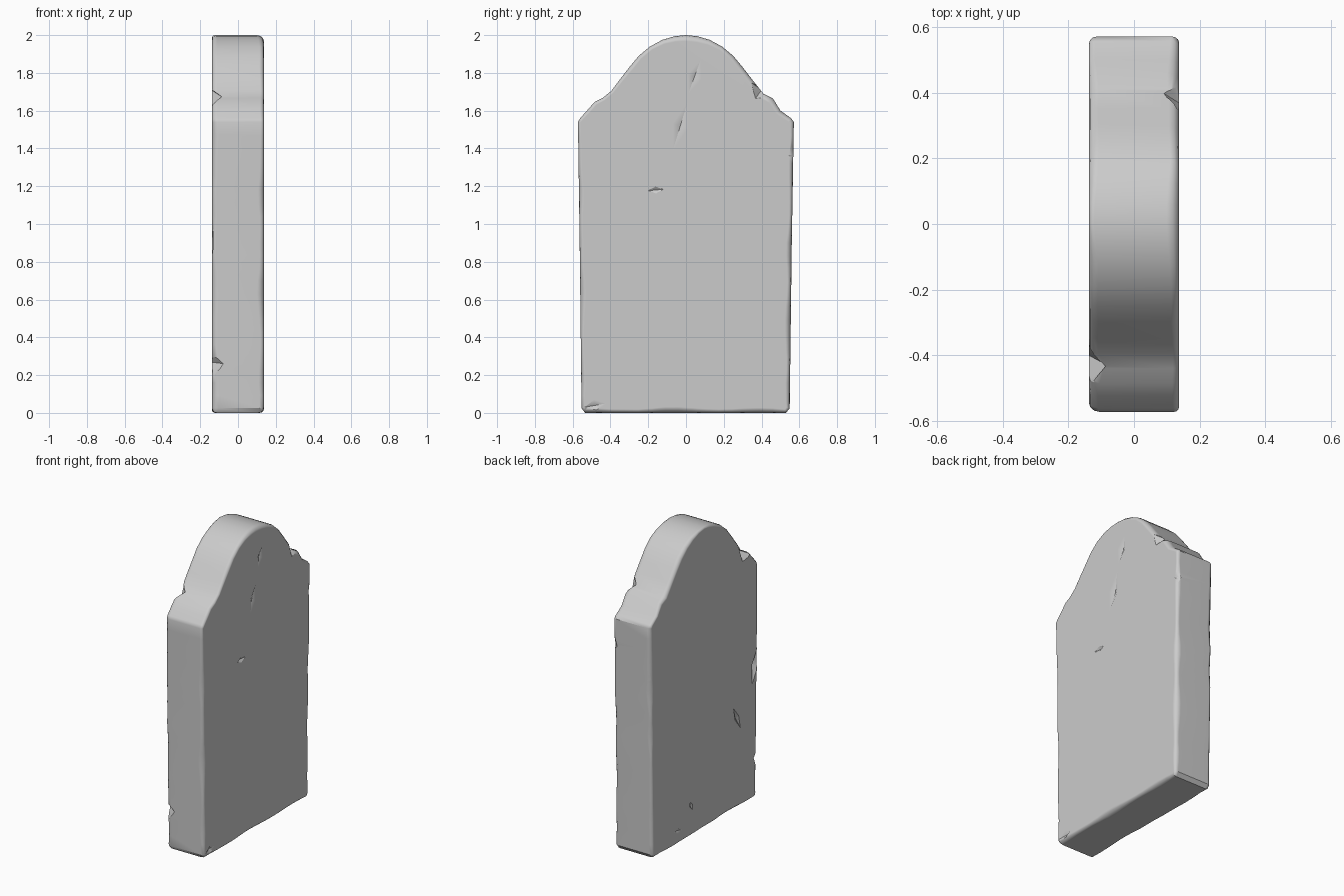
import bpy, bmesh, math, random
from mathutils import Vector, Matrix

if "Cube" in bpy.data.objects:
    bpy.data.objects.remove(bpy.data.objects["Cube"])

random.seed(7)
HALF = 0.137  # half thickness of the slab

# Outline in the y-z plane, counter-clockwise from the bottom edge
right = [(0.53, 0), (0.549, 0.025), (0.56, 0.9), (0.571, 1.54), (0.556, 1.56),
         (0.50, 1.60), (0.46, 1.665), (0.41, 1.69), (0.35, 1.765)]
arch = [(0.30, 1.83), (0.25, 1.89), (0.19, 1.94), (0.125, 1.975), (0.06, 1.994), (0, 2.0)]
left = [(-0.35, 1.765), (-0.395, 1.705), (-0.44, 1.668), (-0.485, 1.645), (-0.56, 1.56),
        (-0.572, 1.54), (-0.563, 0.9), (-0.553, 0.025), (-0.535, 0)]
outline = right + arch + [(-y, z) for y, z in arch[-2::-1]] + left


def resample(points, step):
    result = []
    for i, p in enumerate(points):
        a, b = Vector(p), Vector(points[(i + 1) % len(points)])
        n = max(1, round((b - a).length / step))
        result += [a.lerp(b, k / n) for k in range(n)]
    return result


def inward(points):
    normals = []
    for i in range(len(points)):
        t = points[(i + 1) % len(points)] - points[i - 1]
        normals.append(Vector((-t.y, t.x)).normalized())
    return normals


def worn_widths(n, low, high):
    raw = [random.uniform(low, high) for _ in range(n)]
    return [(raw[i - 1] + 2 * raw[i] + raw[(i + 1) % n]) / 4 for i in range(n)]


# Stone slab: rings across the thickness with an unevenly worn rounded rim
pts = resample(outline, 0.07)
nrm = inward(pts)
n = len(pts)
wear = {-1: worn_widths(n, 0.012, 0.045), 1: worn_widths(n, 0.015, 0.042)}
sections = [(-1, 90), (-1, 60), (-1, 30), (-1, 0), (1, 0), (1, 30), (1, 60), (1, 90)]
bm = bmesh.new()
rings = []
for side, angle in sections:
    a = math.radians(angle)
    ring = []
    for p, q, w in zip(pts, nrm, wear[side]):
        v = p + q * w * (1 - math.cos(a)) * 0.85
        ring.append(bm.verts.new((side * (HALF - w * (1 - math.sin(a))), v.x, v.y)))
    rings.append(ring)
for r0, r1 in zip(rings, rings[1:]):
    for i in range(n):
        j = (i + 1) % n
        bm.faces.new((r0[i], r0[j], r1[j], r1[i]))
bm.faces.new(rings[0])
bm.faces.new(rings[-1])
bmesh.ops.recalc_face_normals(bm, faces=bm.faces)
mesh = bpy.data.meshes.new("gravestone")
bm.to_mesh(mesh)
bm.free()
stone = bpy.data.objects.new("gravestone", mesh)
bpy.context.collection.objects.link(stone)

# Chips: (centre), (half sizes), tilt in the face plane in degrees
chips = [
    ((HALF, 0.045, 1.78), (0.018, 0.038, 0.095), -20),
    ((HALF, -0.03, 1.52), (0.018, 0.042, 0.135), -17),
    ((HALF, -0.16, 1.18), (0.012, 0.040, 0.018), 5),
    ((HALF, -0.48, 0.04), (0.015, 0.060, 0.030), 10),
    ((-HALF, -0.56, 0.26), (0.065, 0.045, 0.075), 10),
    ((-HALF, -0.53, 0.88), (0.025, 0.035, 0.120), 15),
    ((-HALF, -0.34, 0.60), (0.015, 0.020, 0.085), -25),
    ((-HALF, 0.27, 0.08), (0.015, 0.070, 0.025), 8),
    ((-HALF, 0.14, 0.20), (0.012, 0.015, 0.030), -20),
    ((-HALF, -0.43, 1.67), (0.055, 0.075, 0.060), 30),
    ((HALF, 0.40, 1.71), (0.050, 0.070, 0.055), -35),
    ((HALF, 0.57, 1.36), (0.030, 0.025, 0.110), 0),
    ((-HALF, 0.57, 1.20), (0.035, 0.020, 0.090), 0),
]
bm = bmesh.new()
for centre, size, tilt in chips:
    m = (Matrix.Translation(centre) @ Matrix.Rotation(math.radians(tilt), 4, 'X')
         @ Matrix.Diagonal((*size, 1)))
    bmesh.ops.create_uvsphere(bm, u_segments=4, v_segments=2, radius=1, matrix=m)
cut_mesh = bpy.data.meshes.new("chip_cutter")
bm.to_mesh(cut_mesh)
bm.free()
cutter = bpy.data.objects.new("chip_cutter", cut_mesh)
cutter.hide_render = True
bpy.context.collection.objects.link(cutter)

# Carve the chips, then shade
bpy.context.view_layer.objects.active = stone
stone.select_set(True)
mod = stone.modifiers.new("chips", 'BOOLEAN')
mod.operation = 'DIFFERENCE'
mod.solver = 'EXACT'
mod.object = cutter
bpy.ops.object.modifier_apply(modifier=mod.name)
bpy.data.objects.remove(cutter)
bpy.ops.object.shade_smooth_by_angle(angle=math.radians(35))
weighted = stone.modifiers.new("weighted_normals", 'WEIGHTED_NORMAL')
weighted.keep_sharp = True
